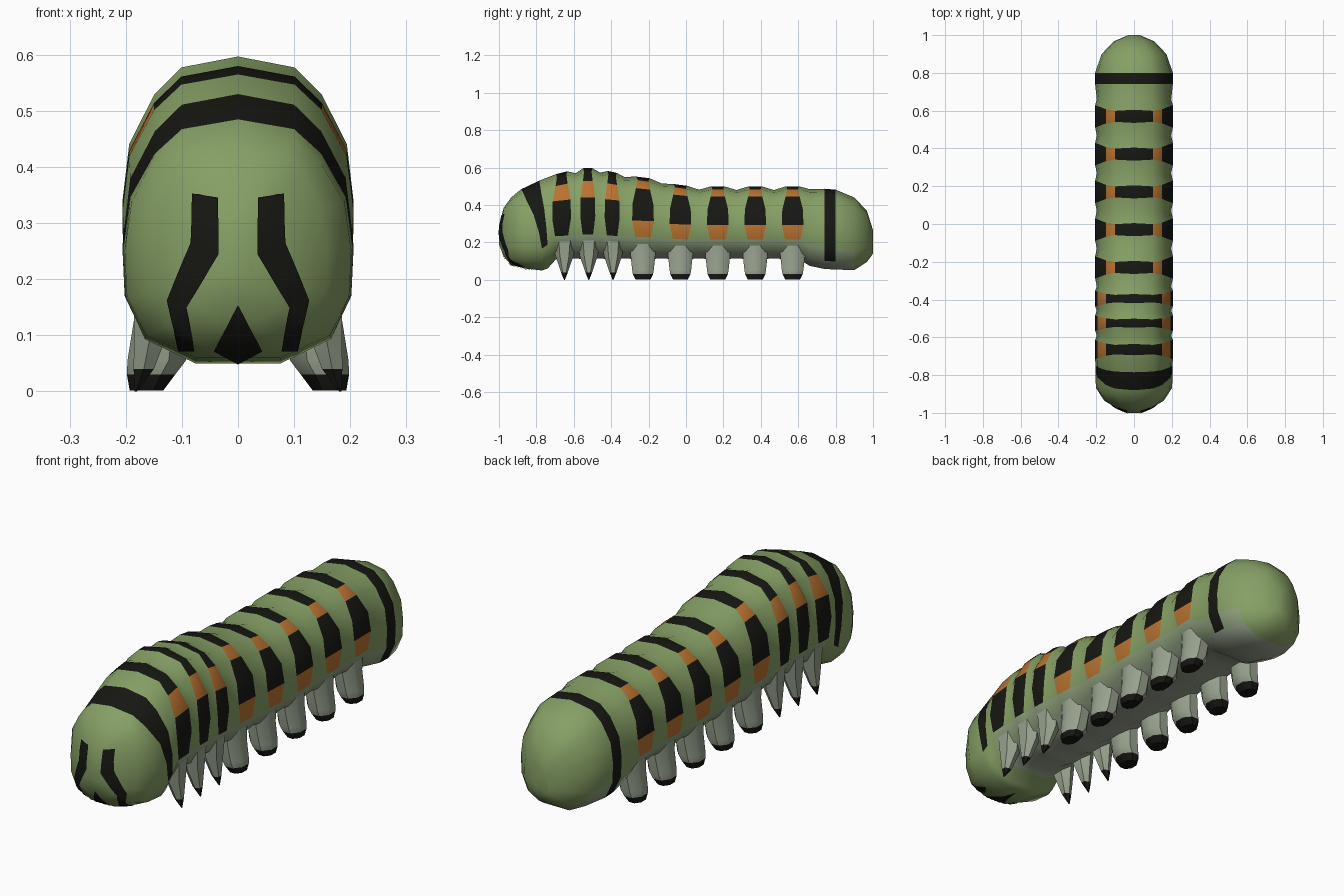
import bpy, bmesh, math
from mathutils import Vector
from mathutils.bvhtree import BVHTree

if "Cube" in bpy.data.objects:
    bpy.data.objects.remove(bpy.data.objects["Cube"])


def material(name, rgb):
    m = bpy.data.materials.new(name)
    m.diffuse_color = (*rgb, 1)
    m.use_nodes = True
    m.node_tree.nodes["Principled BSDF"].inputs["Base Color"].default_value = m.diffuse_color
    return m


GREEN, BLACK, ORANGE, FLANK, BELLY = range(5)
MATS = [material("skin_green", (0.24, 0.35, 0.13)),
        material("band_black", (0.008, 0.008, 0.006)),
        material("spot_orange", (0.48, 0.17, 0.03)),
        material("flank_pale", (0.27, 0.35, 0.20)),
        material("belly_grey", (0.31, 0.36, 0.27))]


def finish(bm, name, angle=50):
    bmesh.ops.recalc_face_normals(bm, faces=bm.faces)
    mesh = bpy.data.meshes.new(name)
    bm.to_mesh(mesh)
    ob = bpy.data.objects.new(name, mesh)
    bpy.context.collection.objects.link(ob)
    for m in MATS:
        mesh.materials.append(m)
    bpy.ops.object.select_all(action='DESELECT')
    ob.select_set(True)
    bpy.context.view_layer.objects.active = ob
    bpy.ops.object.shade_smooth_by_angle(angle=math.radians(angle))
    return ob


def loft(bm, rings, colour):
    """Skin closed rings of points; colour(segment, side) gives the material."""
    vs = [[bm.verts.new(p) for p in r] for r in rings]
    n = len(vs[0])
    for i in range(len(vs) - 1):
        for j in range(n):
            k = (j + 1) % n
            f = bm.faces.new((vs[i][j], vs[i][k], vs[i + 1][k], vs[i + 1][j]))
            f.material_index = colour(i, j)
    for i, seg in ((0, 0), (-1, len(vs) - 2)):
        bm.faces.new(vs[i]).material_index = colour(seg, 0)


# Cross-section rows, crown to belly: width factor and height fraction
ROW_X = [0, .5, .74, .96, 1.02, 1.0, .83, .38, 0]
ROW_T = [1, .96, .86, .68, .47, .27, .10, 0, 0]
FLAT = [0] * 9
SLANT = [0, .08, .25, .6, .85, 1, 1, 1, 1]
BULGE = [.6, .5, .65, .95, 1, .7, .6, .6, .6]


def ring(y, top, bot, w, amount=0, shape=FLAT):
    half = [(w * ROW_X[r], y + amount * shape[r], bot + (top - bot) * ROW_T[r])
            for r in range(9)]
    return half + [(-x, yy, z) for x, yy, z in half[7:0:-1]]


# Row colours of each kind of segment, crown to belly
G, B, O, F, L = GREEN, BLACK, ORANGE, FLANK, BELLY
ROWS = {"head": [G] * 8,
        "headband": [B] * 5 + [G] * 3,
        "plain": [G] * 5 + [F, L, L],
        "thorax": [B, B, O, B, B, F, L, L],
        "abdomen": [B, O, B, B, O, F, L, L],
        "tailband": [B] * 6 + [L, L],
        "tail": [G] * 8}

rings, kinds = [], []


def add(kind, *args):
    rings.append(ring(*args))
    kinds.append(kind)


# Head; each kind colours the segment that follows the ring
add("head", -1.0, .29, .19, .03)
add("head", -.975, .385, .125, .09)
add("head", -.935, .44, .08, .155)
add("head", -.905, .465, .06, .198, .045, SLANT)
add("headband", -.88, .485, .05, .2, .11, SLANT)
add("head", -.785, .53, .06, .2, .045, SLANT)

# Body bands: centre, half width, front top, rear top, following groove y and top, kind
BANDS = [(-.665, .05, .565, .58, -.59, .57, "thorax"),
         (-.525, .04, .597, .597, -.458, .573, "thorax"),
         (-.395, .04, .582, .572, -.33, .55, "thorax"),
         (-.23, .058, .552, .543, -.13, .515, "abdomen"),
         (-.03, .058, .512, .503, .07, .482, "abdomen"),
         (.17, .058, .5, .5, .27, .48, "abdomen"),
         (.37, .058, .5, .5, .47, .48, "abdomen"),
         (.57, .058, .5, .5, .66, .485, "abdomen")]
for yc, hw, t0, t1, gy, gt, kind in BANDS:
    add(kind, yc, t0, .11, .202, -hw, BULGE)
    add("plain", yc, t1, .11, .202, hw, BULGE)
    add("plain", gy, gt, .075 if gy > .6 else .115, .193)

# Tail
add("tailband", .74, .487, .058, .202)
add("plain", .80, .482, .055, .202)
add("tail", .90, .44, .052, .168)
add("tail", .967, .37, .095, .105)
add("tail", 1.0, .265, .14, .03)

bm = bmesh.new()
loft(bm, rings, lambda i, j: ROWS[kinds[i]][min(j, 15 - j)])
bmesh.ops.recalc_face_normals(bm, faces=bm.faces)
tree = BVHTree.FromBMesh(bm)
finish(bm, "body", 60)


# Face markings draped on the head, given as (x, z) quads
def face_mark(name, quads):
    bm = bmesh.new()
    for q in quads:
        f = bm.faces.new([bm.verts.new((x, -2, z)) for x, z in q])
        f.material_index = BLACK
    bmesh.ops.remove_doubles(bm, verts=bm.verts, dist=1e-4)
    bmesh.ops.subdivide_edges(bm, edges=bm.edges, cuts=6, use_grid_fill=True)
    for v in bm.verts:
        hit, nor = tree.ray_cast(v.co, Vector((0, 1, 0)))[:2]
        if hit is None:
            hit, nor = tree.find_nearest(Vector((v.co.x, -.85, v.co.z)))[:2]
        v.co = hit + nor * .004
    finish(bm, name, 60)


STRIPE = [(.035, .345), (.08, .352), (.033, .245), (.083, .265),
          (.09, .15), (.125, .163), (.076, .075), (.105, .075)]
for side, s in (("right", 1), ("left", -1)):
    p = [(s * x, z) for x, z in STRIPE]
    face_mark(side + "_face_stripe",
              [(p[i], p[i + 1], p[i + 3], p[i + 2]) for i in (0, 2, 4)])
face_mark("mouth_mark", [((0, .155), (.043, .075), (0, .052), (-.043, .075))])


# Legs: sections of (z, centre x, half x, half y), the last segments black
def leg(name, side, y, sections, n, black_from):
    c = math.cos(math.pi / n)
    rs = [[(side * (cx + rx / c * math.cos((k + .5) * math.tau / n)),
            y + ry / c * math.sin((k + .5) * math.tau / n), z)
           for k in range(n)] for z, cx, rx, ry in sections]
    bm = bmesh.new()
    loft(bm, rs, lambda i, j: BLACK if i >= black_from else BELLY)
    finish(bm, name, 40)


PROLEG = [(.22, .135, .05, .07), (.13, .135, .05, .066), (.055, .145, .052, .058),
          (.03, .155, .043, .054), (.002, .163, .03, .04)]
CLAW = [(.23, .155, .035, .055), (.13, .15, .035, .042), (.04, .168, .018, .016),
        (0, .182, .002, .002)]
for side, s in (("right", 1), ("left", -1)):
    for i, y in enumerate((-.23, -.03, .17, .37, .57)):
        leg(f"{side}_proleg_{i + 1}", s, y, PROLEG, 8, 3)
    for i, y in enumerate((-.65, -.52, -.39)):
        leg(f"{side}_front_leg_{i + 1}", s, y, CLAW, 6, 2)
